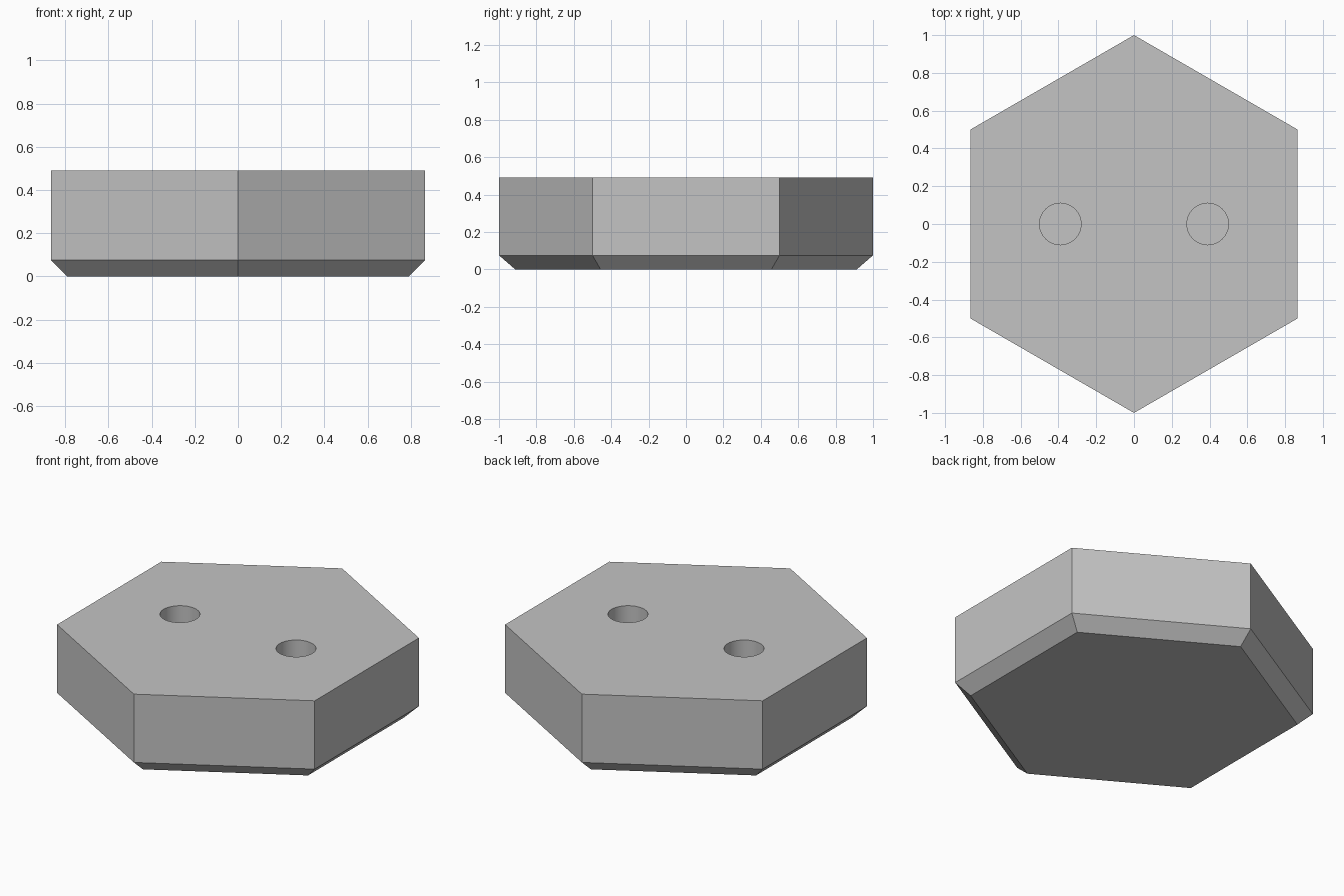
import bpy
import bmesh
from math import cos, sin, radians

default_cube = bpy.data.objects.get("Cube")
if default_cube:
    bpy.data.objects.remove(default_cube, do_unlink=True)

HEIGHT = 0.49
CHAMFER = 0.075
HOLE_X, HOLE_RADIUS, HOLE_DEPTH = 0.39, 0.11, 0.25

# Plain grey material
grey = bpy.data.materials.new("plain_grey")
grey.use_nodes = True
colour = (0.55, 0.55, 0.55, 1)
grey.diffuse_color = colour
grey.node_tree.nodes["Principled BSDF"].inputs["Base Color"].default_value = colour


def prism(name, sides, rings, x=0):
    """Stack regular polygon rings, given as (radius, z), into a closed solid."""
    bm = bmesh.new()
    loops = []
    for radius, z in rings:
        angles = [radians(90 + 360 * i / sides) for i in range(sides)]
        loops.append([bm.verts.new((x + radius * cos(a), radius * sin(a), z))
                      for a in angles])
    for low, high in zip(loops, loops[1:]):
        for i in range(sides):
            j = (i + 1) % sides
            bm.faces.new((low[i], low[j], high[j], high[i]))
    bm.faces.new(loops[0][::-1])
    bm.faces.new(loops[-1])
    mesh = bpy.data.meshes.new(name)
    bm.to_mesh(mesh)
    bm.free()
    mesh.materials.append(grey)
    obj = bpy.data.objects.new(name, mesh)
    bpy.context.collection.objects.link(obj)
    return obj


# Hexagonal block with a chamfered underside
bottom_radius = 1 - CHAMFER / cos(radians(30))
block = prism("hexagonal_block", 6,
              [(bottom_radius, 0), (1, CHAMFER), (1, HEIGHT)])
bpy.ops.object.select_all(action='DESELECT')
bpy.context.view_layer.objects.active = block
block.select_set(True)

# Two round blind holes in the top
for side in (-1, 1):
    cutter = prism("hole_cutter", 48,
                   [(HOLE_RADIUS, HEIGHT - HOLE_DEPTH), (HOLE_RADIUS, HEIGHT + 0.1)],
                   side * HOLE_X)
    cutter.hide_render = True
    cut = block.modifiers.new("hole", 'BOOLEAN')
    cut.operation = 'DIFFERENCE'
    cut.solver = 'EXACT'
    cut.object = cutter
    bpy.ops.object.modifier_apply(modifier=cut.name)
    bpy.data.objects.remove(cutter, do_unlink=True)

# Smooth hole walls, sharp block edges
bpy.ops.object.shade_smooth_by_angle(angle=radians(25))
